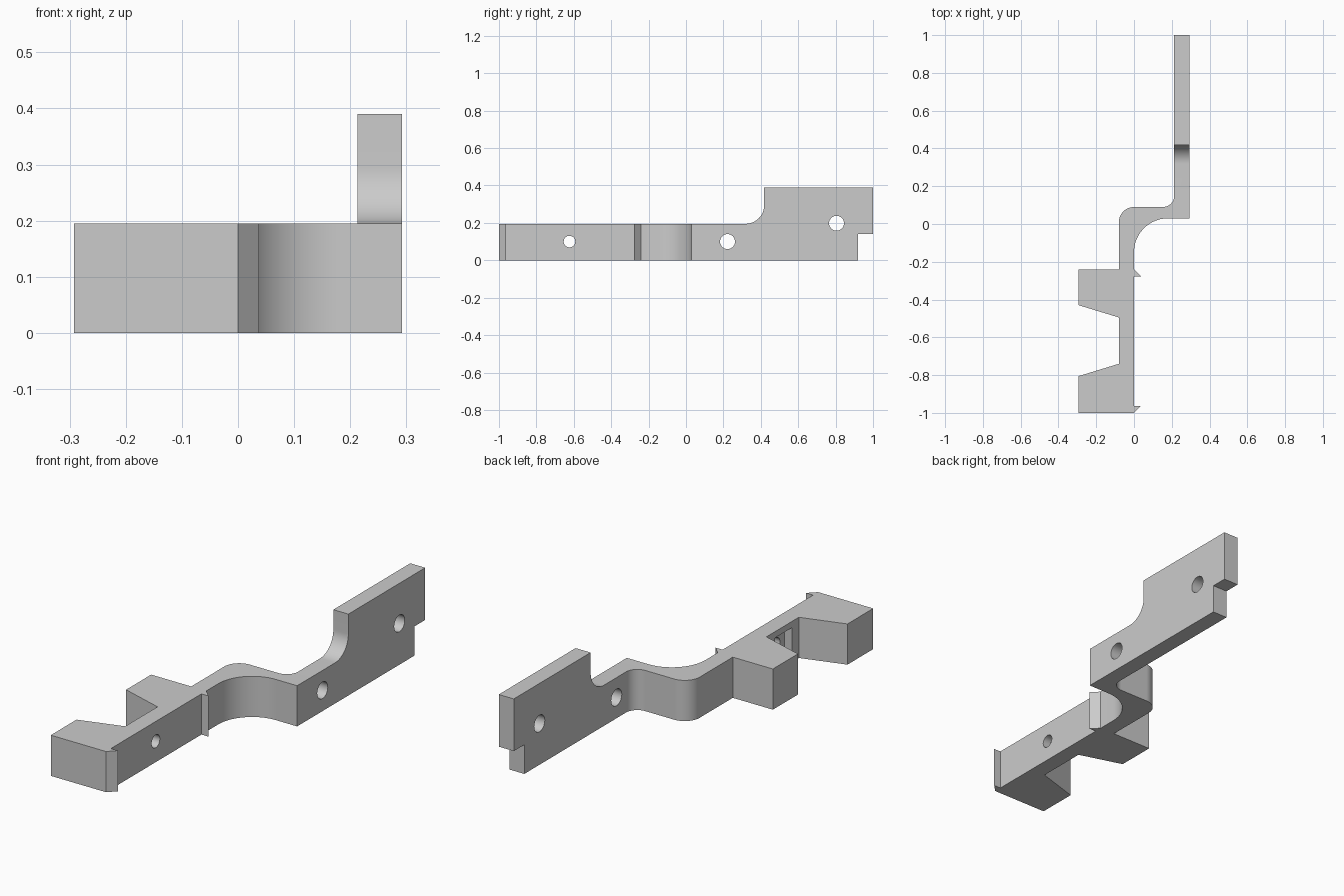
import bpy, bmesh, math
from mathutils import Vector

default = bpy.data.objects.get("Cube")
if default:
    bpy.data.objects.remove(default)

grey = bpy.data.materials.new("plain grey")
grey.use_nodes = True
GREY = (0.6, 0.6, 0.6, 1)
grey.diffuse_color = GREY
grey.node_tree.nodes["Principled BSDF"].inputs["Base Color"].default_value = GREY

ARM_Z = 0.195     # height of the low arm
TOP_Z = 0.39      # height of the raised plate
EDGE = 0.2925     # outermost x
HOOK = 0.037      # catch size


def arc(cx, cy, r, start, end, steps=16):
    """Points along an arc, angles in degrees."""
    angles = [math.radians(start + (end - start) * i / steps) for i in range(steps + 1)]
    return [(cx + r * math.cos(a), cy + r * math.sin(a)) for a in angles]


def prism(name, points, place, push):
    """Extrude a flat outline; place maps 2D points into space."""
    bm = bmesh.new()
    face = bm.faces.new([bm.verts.new(place(*p)) for p in points])
    new = bmesh.ops.extrude_face_region(bm, geom=[face])["geom"]
    bmesh.ops.translate(bm, vec=Vector(push),
                        verts=[v for v in new if isinstance(v, bmesh.types.BMVert)])
    bmesh.ops.recalc_face_normals(bm, faces=bm.faces)
    mesh = bpy.data.meshes.new(name)
    bm.to_mesh(mesh)
    bm.free()
    mesh.materials.append(grey)
    obj = bpy.data.objects.new(name, mesh)
    bpy.context.collection.objects.link(obj)
    return obj


def side_prism(name, points, x0, x1):
    return prism(name, points, lambda y, z: (x0, y, z), (x1 - x0, 0, 0))


def cut(target, cutter, operation):
    """Apply a boolean and discard the cutter."""
    cutter.hide_render = True
    mod = target.modifiers.new("cut", "BOOLEAN")
    mod.operation, mod.solver, mod.object = operation, "EXACT", cutter
    bpy.context.view_layer.objects.active = target
    bpy.ops.object.modifier_apply(modifier=mod.name)
    bpy.data.objects.remove(cutter)


# Plan outline: catches, curved step, long plate, rounded bend, two jaws
plan = [(0, -1), (HOOK, -1 + HOOK), (0, -1 + HOOK),
        (0, -0.24 - HOOK), (HOOK, -0.24 - HOOK), (0, -0.24)]
plan += arc(0.18, -0.15, 0.18, 180, 90, 24)
plan += [(EDGE, 0.03), (EDGE, 1), (0.213, 1)]
plan += arc(0.153, 0.15, 0.06, 0, -90)
plan += arc(0, 0.01, 0.08, 90, 180)
plan += [(-0.08, -0.24), (-EDGE, -0.24), (-EDGE, -0.43), (-0.08, -0.495),
         (-0.08, -0.74), (-EDGE, -0.805), (-EDGE, -1)]
bracket = prism("bracket", plan, lambda x, y: (x, y, 0), (0, 0, TOP_Z))

# Side outline: low arm, filleted rise, raised plate, notched lower end
side = [(-1.1, -0.1), (0.92, -0.1), (0.92, 0.14), (1.1, 0.14), (1.1, TOP_Z + 0.1),
        (0.418, TOP_Z + 0.1)]
side += arc(0.318, ARM_Z + 0.1, 0.1, 0, -90)
side += [(-1.1, ARM_Z)]
cut(bracket, side_prism("side_outline", side, -0.5, 0.5), "INTERSECT")

# Bolt holes through the arm and the plate
for y, z, r, x0, x1 in [(-0.623, 0.1, 0.031, -0.2, 0.1),
                        (0.222, 0.1, 0.04, 0.15, 0.4),
                        (0.805, 0.198, 0.04, 0.15, 0.4)]:
    cut(bracket, side_prism("hole", arc(y, z, r, 0, 360, 32)[:-1], x0, x1), "DIFFERENCE")

# Square nut pocket between the jaws
h = 0.065
pocket = [(-0.623 + a * h, 0.1 + b * h) for a, b in [(-1, -1), (1, -1), (1, 1), (-1, 1)]]
cut(bracket, side_prism("nut_pocket", pocket, -0.2, -0.04), "DIFFERENCE")

# Smooth curves, sharp corners
bpy.ops.object.select_all(action="DESELECT")
bracket.select_set(True)
bpy.context.view_layer.objects.active = bracket
bpy.ops.object.shade_smooth_by_angle(angle=math.radians(30))
